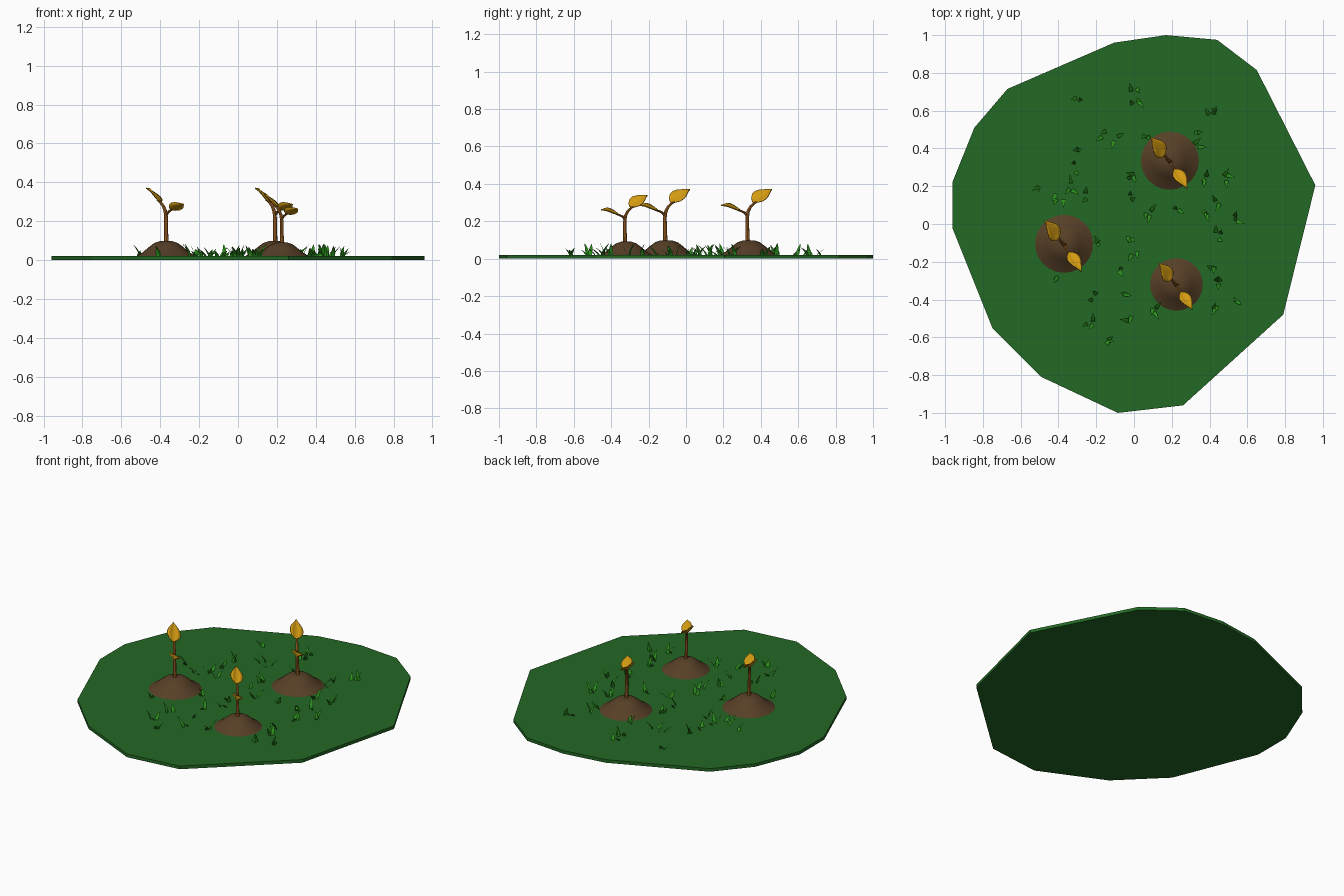
import bpy, bmesh, math, random
from mathutils import Vector

if "Cube" in bpy.data.objects:
    bpy.data.objects.remove(bpy.data.objects["Cube"])

random.seed(4)


def mat(name, col):
    m = bpy.data.materials.new(name)
    m.diffuse_color = (*col, 1)
    m.use_nodes = True
    m.node_tree.nodes["Principled BSDF"].inputs["Base Color"].default_value = m.diffuse_color
    return m


TURF = mat("turf green", (0.017, 0.14, 0.018))
SOIL = mat("soil brown", (0.095, 0.05, 0.02))
STEM = mat("stem brown", (0.40, 0.14, 0.02))
LEAF = mat("leaf gold", (0.68, 0.34, 0.006))
GRASS = mat("grass green", (0.025, 0.28, 0.012))


def finish(name, bm, material, smooth=False):
    me = bpy.data.meshes.new(name)
    bm.normal_update()
    bm.to_mesh(me)
    bm.free()
    me.materials.append(material)
    for p in me.polygons:
        p.use_smooth = smooth
    ob = bpy.data.objects.new(name, me)
    bpy.context.collection.objects.link(ob)
    return ob


# Ground plate: irregular polygon, extruded
outline = [(0.17, 1.0), (0.44, 0.975), (0.65, 0.815), (0.96, 0.205), (0.79, -0.48),
           (0.26, -0.96), (-0.085, -1.0), (-0.49, -0.81), (-0.75, -0.55), (-0.96, -0.025),
           (-0.96, 0.225), (-0.845, 0.51), (-0.67, 0.715), (-0.105, 0.96)]
bm = bmesh.new()
f = bm.faces.new([bm.verts.new((x, y, 0)) for x, y in outline])
ext = bmesh.ops.extrude_face_region(bm, geom=[f])
bmesh.ops.translate(bm, vec=(0, 0, 0.02), verts=[v for v in ext["geom"] if isinstance(v, bmesh.types.BMVert)])
bmesh.ops.recalc_face_normals(bm, faces=bm.faces)
finish("ground_plate", bm, TURF)


def mound(name, c, s):
    profile = [(0.157, 0.018), (0.12, 0.04), (0.088, 0.067), (0.06, 0.088), (0.03, 0.098)]
    n = 24
    bm = bmesh.new()
    rings = [[bm.verts.new((c[0] + r * s * math.cos(2 * math.pi * i / n),
                            c[1] + r * s * math.sin(2 * math.pi * i / n),
                            0.018 + (z - 0.018) * s)) for i in range(n)] for r, z in profile]
    for a, b in zip(rings, rings[1:]):
        for i in range(n):
            j = (i + 1) % n
            bm.faces.new((a[i], a[j], b[j], b[i]))
    bm.faces.new(rings[-1])
    finish(name, bm, SOIL, True)


def tube(name, pts, radii):
    cu = bpy.data.curves.new(name, "CURVE")
    cu.dimensions = "3D"
    cu.bevel_depth = 1.0
    cu.bevel_resolution = 2
    cu.use_fill_caps = True
    sp = cu.splines.new("POLY")
    sp.points.add(len(pts) - 1)
    for p, co, r in zip(sp.points, pts, radii):
        p.co = (*co, 1)
        p.radius = r
    cu.materials.append(STEM)
    ob = bpy.data.objects.new(name, cu)
    bpy.context.collection.objects.link(ob)
    bpy.ops.object.select_all(action="DESELECT")
    ob.select_set(True)
    bpy.context.view_layer.objects.active = ob
    bpy.ops.object.convert(target="MESH")
    bpy.ops.object.shade_smooth_by_angle()


# Leaf: pointed oval, folded a little along its midrib
def leaf(name, base, tip, width, roll, s):
    base, tip = Vector(base), Vector(tip)
    a = (tip - base).normalized()
    side = a.cross(Vector((0, 0, 1))).normalized()
    up = side.cross(a)
    r = math.radians(roll)
    side, up = side * math.cos(r) + up * math.sin(r), up * math.cos(r) - side * math.sin(r)
    rows = [(0, 0.08), (0.1, 0.6), (0.25, 0.95), (0.42, 1), (0.6, 0.8), (0.78, 0.42), (0.9, 0.17), (1, 0.02)]
    bm = bmesh.new()
    grid = []
    for t, w in rows:
        mid = base.lerp(tip, t) + up * 0.012 * s * math.sin(math.pi * t)
        row = []
        for k in (-1, -0.5, 0, 0.5, 1):
            h = width / 2 * w * k
            row.append(bm.verts.new(mid + side * h + up * (abs(h) * 0.3 - 0.012 * w * s)))
        grid.append(row)
    for p, q in zip(grid, grid[1:]):
        for i in range(4):
            bm.faces.new((p[i], p[i + 1], q[i + 1], q[i]))
    ob = finish(name, bm, LEAF, True)
    m = ob.modifiers.new("thickness", "SOLIDIFY")
    m.thickness = 0.006
    m.offset = 0


# Three sprouts, each on its own mound
sprouts = [((0.19, 0.335), 1.0), ((-0.37, -0.105), 1.0), ((0.225, -0.32), 0.91)]
for n, (c, s) in enumerate(sprouts, 1):
    def P(x, y, z):
        return (c[0] + x * s, c[1] + y * s, 0.02 + (z - 0.02) * s)
    mound(f"soil_mound_{n}", c, s)
    tube(f"main_stem_{n}",
         [P(0.002, -0.005, 0.08), P(0, -0.007, 0.15), P(0, -0.008, 0.22), P(-0.004, -0.003, 0.252),
          P(-0.014, 0.010, 0.278), P(-0.03, 0.032, 0.298), P(-0.045, 0.052, 0.308)],
         [v * s for v in (0.012, 0.0105, 0.0095, 0.009, 0.008, 0.0065, 0.004)])
    tube(f"side_stem_{n}",
         [P(0, -0.008, 0.228), P(0.009, -0.02, 0.245), P(0.022, -0.04, 0.255), P(0.035, -0.06, 0.259)],
         [v * s for v in (0.007, 0.007, 0.006, 0.003)])
    leaf(f"large_leaf_{n}", P(-0.032, 0.022, 0.304), P(-0.102, 0.125, 0.37), 0.088 * s, -30, s)
    leaf(f"small_leaf_{n}", P(0.025, -0.045, 0.26), P(0.092, -0.148, 0.286), 0.07 * s, 25, s)

# Grass tufts: a few bent, tapering blades at each spot
spots = [(-0.29, 0.65), (0.0, 0.71), (0.0, 0.64), (-0.16, 0.48), (-0.09, 0.44), (0.07, 0.48), (0.34, 0.50),
         (0.42, 0.59), (0.33, 0.41), (-0.30, 0.40), (-0.31, 0.30), (-0.52, 0.20), (-0.35, 0.19), (-0.39, 0.15),
         (-0.24, 0.14), (-0.19, -0.10), (-0.02, 0.13), (0.0, 0.24), (0.085, 0.07), (0.23, 0.06), (0.38, 0.06),
         (0.44, 0.13), (0.47, 0.25), (0.37, 0.24), (0.53, 0.03), (0.44, -0.07), (-0.02, -0.08), (-0.42, -0.29),
         (-0.20, -0.39), (-0.05, -0.38), (-0.03, -0.50), (-0.23, -0.53), (-0.16, -0.60), (0.12, -0.45),
         (0.43, -0.24), (0.45, -0.32), (0.43, -0.44), (0.54, -0.39), (-0.07, -0.25), (0.0, -0.16)]
bm = bmesh.new()
for x, y in spots:
    for _ in range(random.choice((2, 2, 3))):
        ang = random.uniform(0, 2 * math.pi)
        d = Vector((math.cos(ang), math.sin(ang), 0))
        w = Vector((-d.y, d.x, 0))
        o = Vector((x + random.uniform(-0.02, 0.02), y + random.uniform(-0.02, 0.02), 0.01))
        h = random.uniform(0.035, 0.075)
        lean = random.uniform(0.02, 0.055)
        prev = None
        for t, hw in ((0, 0.009), (0.4, 0.011), (0.75, 0.007), (1, 0.001)):
            mid = o + d * lean * t ** 1.6 + Vector((0, 0, h * t))
            cur = [bm.verts.new(mid - w * hw), bm.verts.new(mid + w * hw)]
            if prev:
                bm.faces.new((prev[0], prev[1], cur[1], cur[0]))
            prev = cur
finish("grass_blades", bm, GRASS)
